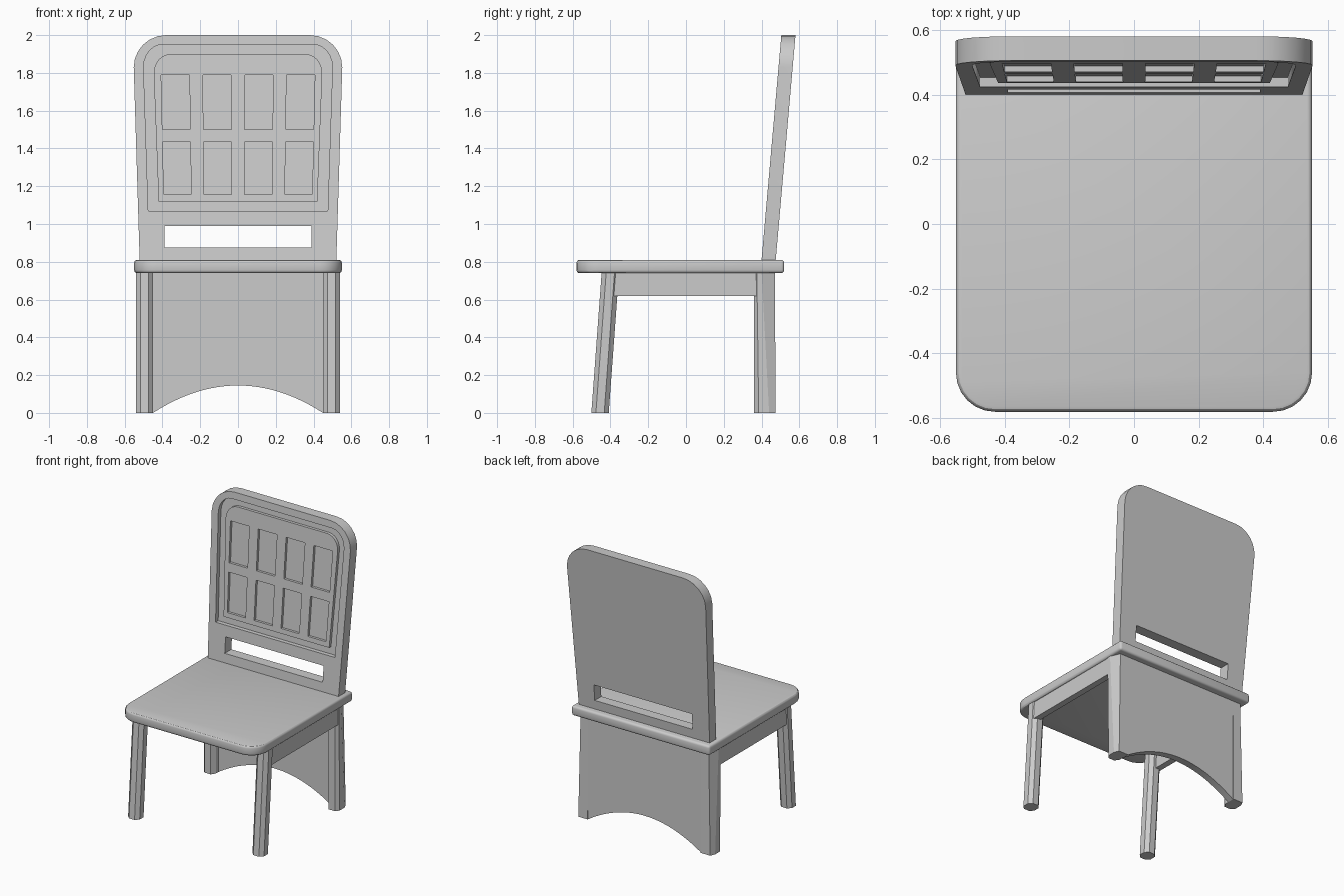
import bpy, bmesh, math

if "Cube" in bpy.data.objects:
    bpy.data.objects.remove(bpy.data.objects["Cube"])

LEAN = 0.088  # backward lean of the backrest per unit height


def loft(name, pairs):
    """Solids from pairs of matching 3D loops."""
    bm = bmesh.new()
    for a, b in pairs:
        va, vb = ([bm.verts.new(p) for p in loop] for loop in (a, b))
        n = len(va)
        bm.faces.new(va)
        bm.faces.new(vb[::-1])
        for i in range(n):
            j = (i + 1) % n
            bm.faces.new((va[j], va[i], vb[i], vb[j]))
    # each island gets consistent outward normals
    bmesh.ops.recalc_face_normals(bm, faces=bm.faces[:])
    mesh = bpy.data.meshes.new(name)
    bm.to_mesh(mesh)
    bm.free()
    ob = bpy.data.objects.new(name, mesh)
    bpy.context.collection.objects.link(ob)
    return ob


def extrude_y(name, outlines, y0, y1, lean=0.0):
    def at(pts, y):
        return [(x, y + lean * (z - 0.81), z) for x, z in pts]
    return loft(name, [(at(o, y0), at(o, y1)) for o in outlines])


def activate(ob):
    bpy.ops.object.select_all(action='DESELECT')
    bpy.context.view_layer.objects.active = ob
    ob.select_set(True)


def cut(ob, cutter):
    mod = ob.modifiers.new("cut", 'BOOLEAN')
    mod.operation, mod.solver, mod.object = 'DIFFERENCE', 'EXACT', cutter
    activate(ob)
    bpy.ops.object.modifier_apply(modifier=mod.name)
    bpy.data.objects.remove(cutter)


def smooth(ob):
    activate(ob)
    bpy.ops.object.shade_smooth_by_angle(angle=math.radians(30))


def arched(wb, zb, wt, zc, top_w, zt, seg=6):
    """Tapered outline with rounded top corners, in x and z."""
    right = [(wb, zb)]
    for i in range(seg + 1):
        a = math.pi / 2 * i / seg
        right.append((top_w + (wt - top_w) * math.cos(a), zc + (zt - zc) * math.sin(a)))
    return right + [(-x, z) for x, z in reversed(right)]


def rect(x0, x1, z0, z1, taper=0.0):
    def f(z):
        return 1 + taper * (z - 1.3)
    return [(x0 * f(z0), z0), (x1 * f(z0), z0), (x1 * f(z1), z1), (x0 * f(z1), z1)]


# Seat: rounded front corners, softened rim
front = []
for i in range(7):
    a = math.pi / 2 * i / 6
    front.append((0.43 + 0.12 * math.sin(a), -0.46 - 0.12 * math.cos(a)))
outline = front + [(0.55, 0.52)]
outline += [(-x, y) for x, y in reversed(outline)]
seat = loft("seat", [([(x, y, 0.74) for x, y in outline], [(x, y, 0.81) for x, y in outline])])
bev = seat.modifiers.new("rim", 'BEVEL')
bev.width, bev.segments, bev.limit_method = 0.016, 3, 'ANGLE'
bev.angle_limit = math.radians(40)
activate(seat)
bpy.ops.object.modifier_apply(modifier="rim")
smooth(seat)

# Backrest: leaning slab with a through slot and a recess
back = extrude_y("backrest", [arched(0.52, 0.79, 0.552, 1.83, 0.38, 2.0)], 0.40, 0.475, LEAN)
cut(back, extrude_y("slot_cutter", [rect(-0.39, 0.39, 0.875, 0.99)], 0.3, 0.6, LEAN))
cut(back, extrude_y("recess_cutter", [arched(0.475, 1.07, 0.50, 1.83, 0.40, 1.95)], 0.35, 0.43, LEAN))
smooth(back)

# Raised inner panel with eight sunken windows
panel = extrude_y("back_panel", [arched(0.42, 1.12, 0.446, 1.80, 0.355, 1.90)], 0.409, 0.445, LEAN)
windows = [rect(x - 0.073, x + 0.073, z0, z1, 0.057)
           for x in (-0.323, -0.108, 0.108, 0.323) for z0, z1 in ((1.155, 1.435), (1.50, 1.79))]
cut(panel, extrude_y("window_cutter", windows, 0.35, 0.427, LEAN))
smooth(panel)

# Rear board with arched lower edge
board_shape = [(0.50, 0.75), (0.50, 0.0)]
for i in range(25):
    x = 0.45 - 0.9 * i / 24
    board_shape.append((x, 0.145 * (1 - (x / 0.45) ** 2)))
board_shape += [(-0.50, 0.0), (-0.50, 0.75)]
board = extrude_y("rear_board", [board_shape], 0.42, 0.47)
smooth(board)

# Legs and side aprons on both sides
for s, side in ((1, "right"), (-1, "left")):
    def octagon(cy, z):
        r, c = 0.046, 0.022
        pts = [(r, -c), (r, c), (c, r), (-c, r), (-r, c), (-r, -c), (-c, -r), (c, -r)]
        return [(s * (0.495 + x), cy + y, z) for x, y in pts]
    loft("front_leg_" + side, [(octagon(-0.455, 0), octagon(-0.400, 0.75))])

    foot = [(0.45, 0.39), (0.47, 0.36), (0.52, 0.36), (0.54, 0.385), (0.54, 0.44), (0.525, 0.475), (0.45, 0.475)]
    head = [(0.45, 0.39), (0.47, 0.36), (0.52, 0.36), (0.54, 0.375), (0.54, 0.40), (0.51, 0.47), (0.45, 0.47)]
    loft("rear_leg_" + side, [([(s * x, y, 0) for x, y in foot], [(s * x, y, 0.75) for x, y in head])])

    extrude_y("side_apron_" + side, [rect(s * 0.49, s * 0.535, 0.62, 0.75)], -0.41, 0.39)
